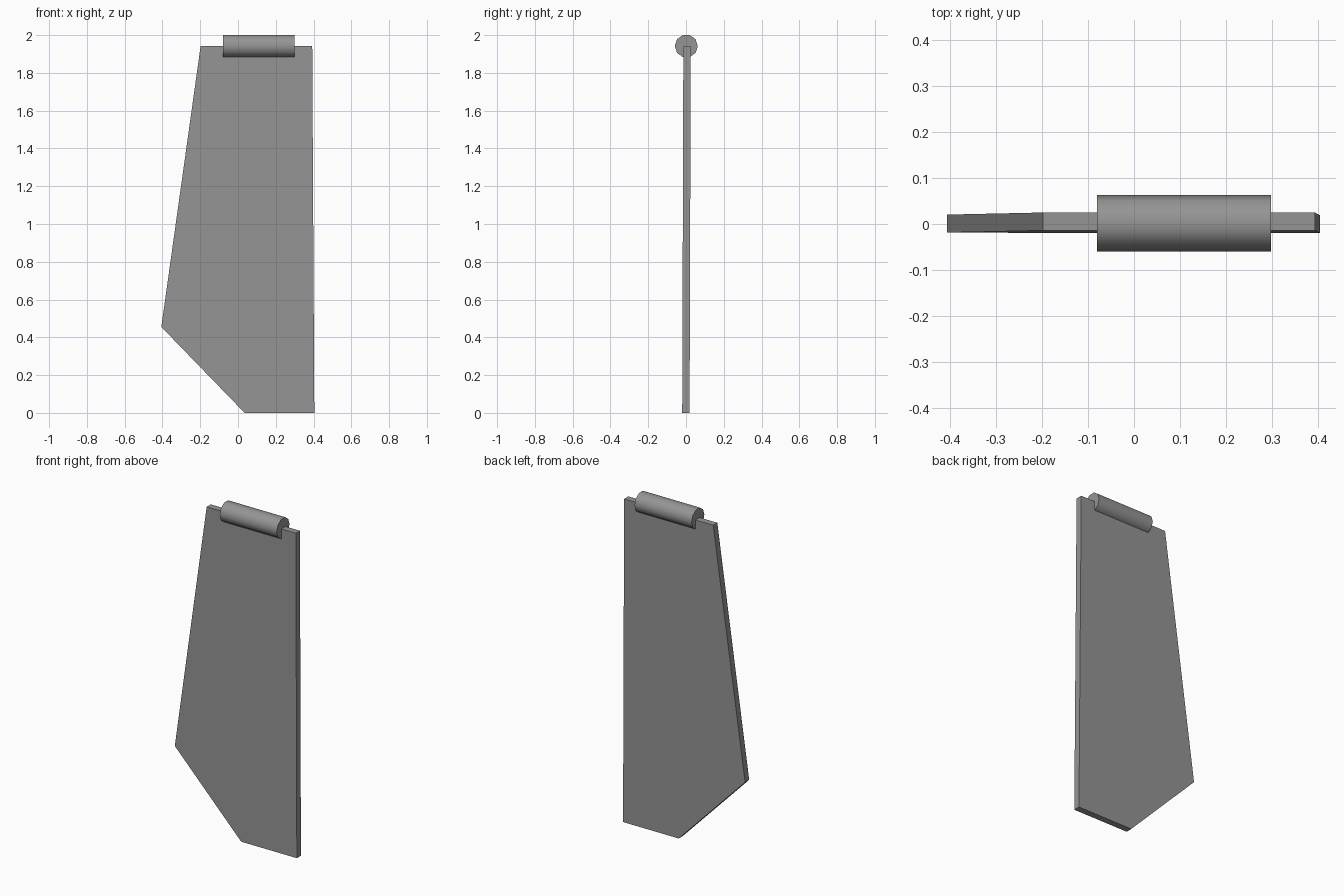
import bpy
import bmesh
import math

cube = bpy.data.objects.get("Cube")
if cube:
    bpy.data.objects.remove(cube, do_unlink=True)

grey = bpy.data.materials.new("mid grey")
grey.use_nodes = True
colour = (0.3, 0.3, 0.3, 1)
grey.diffuse_color = colour
grey.node_tree.nodes["Principled BSDF"].inputs["Base Color"].default_value = colour

TOP = 1.942
THICKNESS = 0.039


def add_object(name, bm):
    bmesh.ops.recalc_face_normals(bm, faces=bm.faces)
    mesh = bpy.data.meshes.new(name)
    bm.to_mesh(mesh)
    bm.free()
    mesh.materials.append(grey)
    obj = bpy.data.objects.new(name, mesh)
    bpy.context.collection.objects.link(obj)
    return obj


# Flat panel: five-sided outline, leaning back very slightly towards the top
outline = [(-0.198, TOP), (-0.406, 0.455), (0.035, 0), (0.404, 0), (0.393, TOP)]
bm = bmesh.new()
face = bm.faces.new([bm.verts.new((x, -0.02 + 0.006 * z / TOP, z)) for x, z in outline])
extruded = bmesh.ops.extrude_face_region(bm, geom=[face])["geom"]
bmesh.ops.translate(bm, vec=(0, THICKNESS, 0),
                    verts=[v for v in extruded if isinstance(v, bmesh.types.BMVert)])
add_object("panel", bm)

# Ten-sided hinge barrel lying along the panel's top edge
bm = bmesh.new()
bmesh.ops.create_cone(bm, cap_ends=True, segments=10, radius1=0.061, radius2=0.061, depth=0.378)
sides = [v.co.copy() for v in bm.verts]
for v, co in zip(bm.verts, sides):
    # Lay the axis along x, keeping a flat side on top
    v.co = (co.z + 0.109, co.y + 0.0015, co.x + TOP)
angle = math.atan2(bm.verts[:][0].co.z - TOP, bm.verts[:][0].co.y - 0.0015)
if abs(math.sin(angle * 5)) > 0.5 or any(v.co.z > TOP + 0.0605 for v in bm.verts):
    for v, co in zip(bm.verts, sides):
        v.co = (co.z + 0.109, co.x + 0.0015, co.y + TOP)
if any(v.co.z > TOP + 0.0605 for v in bm.verts):
    for v, co in zip(bm.verts, sides):
        v.co = (co.z + 0.109, co.y + 0.0015, co.x + TOP)
barrel = add_object("hinge_barrel", bm)

# Smooth the barrel's side while its end caps stay sharp
bpy.ops.object.select_all(action="DESELECT")
barrel.select_set(True)
bpy.context.view_layer.objects.active = barrel
bpy.ops.object.shade_smooth_by_angle(angle=math.radians(45))
